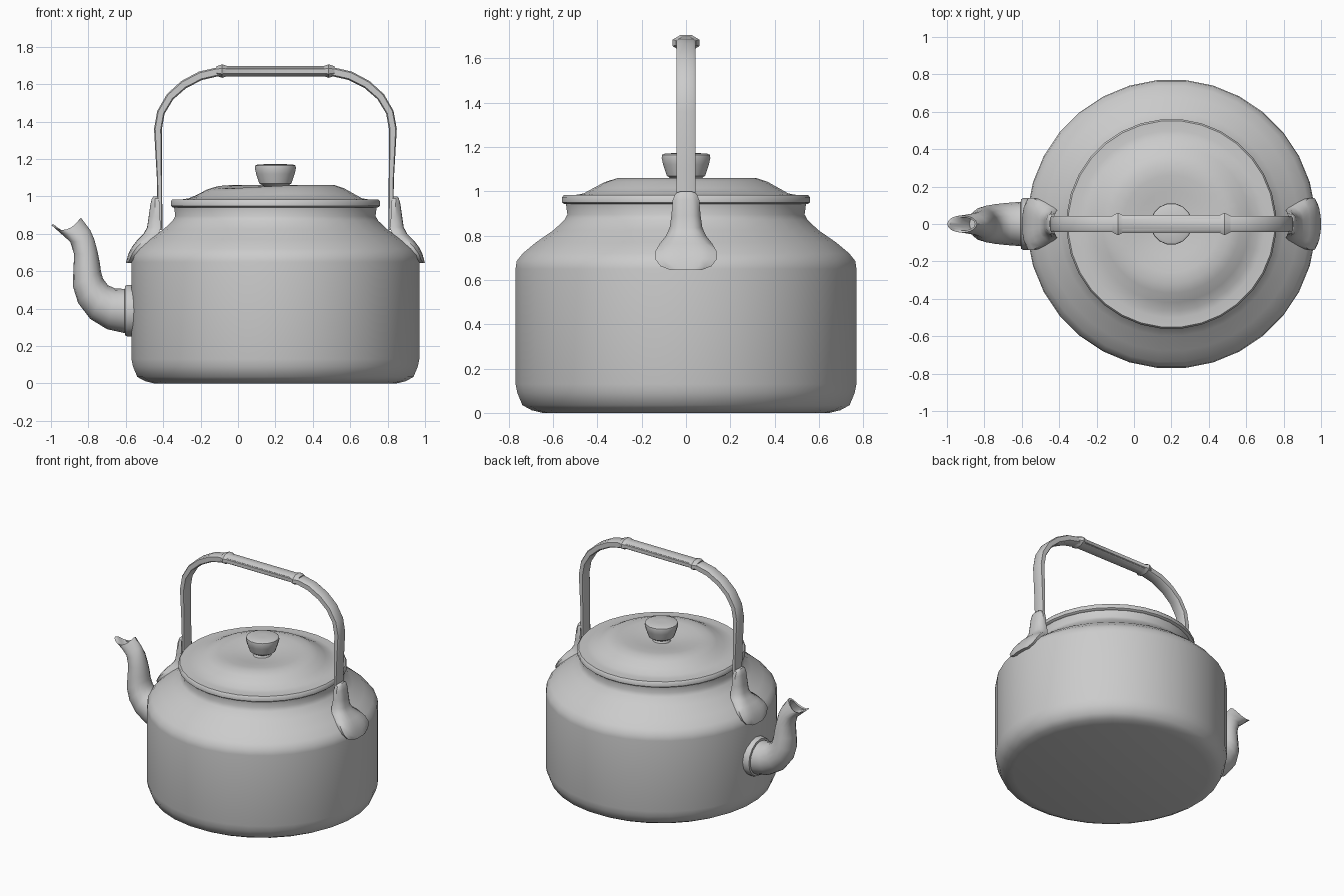
import bpy, bmesh
from math import sin, cos, pi, radians
from mathutils import Vector

CX = 0.2  # axis of the pot body


def loft(name, rings, caps=True, angle=35):
    """Skin a list of closed rings into one smooth-shaded object."""
    bm = bmesh.new()
    rows = [[bm.verts.new(p) for p in ring] for ring in rings]
    n = len(rows[0])
    for a, b in zip(rows, rows[1:]):
        for i in range(n):
            j = (i + 1) % n
            bm.faces.new((a[i], a[j], b[j], b[i]))
    if caps:
        bm.faces.new(rows[0][::-1])
        bm.faces.new(rows[-1])
    bmesh.ops.remove_doubles(bm, verts=bm.verts, dist=1e-5)
    bmesh.ops.recalc_face_normals(bm, faces=bm.faces)
    me = bpy.data.meshes.new(name)
    bm.to_mesh(me)
    bm.free()
    ob = bpy.data.objects.new(name, me)
    bpy.context.collection.objects.link(ob)
    bpy.ops.object.select_all(action='DESELECT')
    ob.select_set(True)
    bpy.context.view_layer.objects.active = ob
    bpy.ops.object.shade_smooth_by_angle(angle=radians(angle))
    return ob


def lathe(name, profile, sides=32, angle=35):
    """Turn an (r, z) profile around the pot axis."""
    turns = [2 * pi * (i + 0.5) / sides for i in range(sides)]
    rings = [[(CX + r * cos(t), r * sin(t), z) for t in turns] for r, z in profile]
    return loft(name, rings, True, angle)


# Pot body with sloping shoulder and short neck
lathe("pot_body", [(0.65, 0), (0.70, 0.012), (0.742, 0.035), (0.765, 0.09), (0.773, 0.13),
                   (0.773, 0.65), (0.768, 0.685), (0.74, 0.72), (0.68, 0.77), (0.60, 0.825),
                   (0.552, 0.87), (0.538, 0.895), (0.545, 0.948)], angle=40)

# Lid with rolled rim, domed crown and dished centre, slightly dented
lid = lathe("lid", [(0.50, 0.942), (0.552, 0.942), (0.562, 0.95), (0.562, 0.974), (0.553, 0.984),
                    (0.50, 0.984), (0.465, 0.99), (0.42, 1.015), (0.37, 1.043), (0.32, 1.06),
                    (0.26, 1.06), (0.18, 1.052), (0.11, 1.042), (0.05, 1.038)], angle=45)
for v in lid.data.vertices:
    d = (v.co - Vector((CX - 0.28, -0.2, v.co.z))).length
    if v.co.z > 0.995:
        v.co.z -= 0.02 * max(0, 1 - d / 0.4)

# Lid knob
lathe("lid_knob", [(0.065, 1.03), (0.055, 1.05), (0.07, 1.058), (0.088, 1.07), (0.105, 1.12),
                   (0.112, 1.15), (0.110, 1.165), (0.095, 1.171), (0.03, 1.173)], 16)

# Bail handle: flat strap swept along a symmetric arch
half = [(-0.416, 0.82, 0.012), (-0.42, 1.10, 0.014), (-0.428, 1.36, 0.021), (-0.412, 1.45, 0.021),
        (-0.363, 1.533, 0.022), (-0.29, 1.598, 0.023), (-0.20, 1.645, 0.024), (-0.09, 1.67, 0.024)]
path = half + [(2 * CX - x, z, t) for x, z, t in reversed(half)]
strap = [(-1, 0.7), (-0.75, 1), (0.75, 1), (1, 0.7), (1, -0.7), (0.75, -1), (-0.75, -1), (-1, -0.7)]
rings = []
for i, (x, z, t) in enumerate(path):
    p, q = path[max(i - 1, 0)], path[min(i + 1, len(path) - 1)]
    d = Vector((q[0] - p[0], q[1] - p[1])).normalized()
    rings.append([(x - d.y * t * b, 0.042 * a, z + d.x * t * b) for a, b in strap])
loft("handle", rings)

# Octagonal grip with a raised collar at each end
grip_half = [(-0.115, 0.045, 0.026), (-0.085, 0.060, 0.036), (-0.06, 0.048, 0.028)]
grip = grip_half + [(2 * CX - x, w, h) for x, w, h in reversed(grip_half)]
octagon = [2 * pi * (i + 0.5) / 8 for i in range(8)]
loft("handle_grip", [[(x, 1.08 * w * cos(t), 1.67 + 1.08 * h * sin(t)) for t in octagon]
                     for x, w, h in grip], angle=30)

# Handle brackets: curled tab flaring to a rounded foot on the shoulder
# rows: x, z, half width, inward curl of the edges, thickness
rows = [(0.852, 1.0, 0.025, 0.005, 0.015), (0.860, 0.99, 0.048, 0.015, 0.02),
        (0.868, 0.96, 0.060, 0.025, 0.025), (0.878, 0.89, 0.066, 0.035, 0.025),
        (0.886, 0.835, 0.074, 0.045, 0.03), (0.905, 0.80, 0.09, 0.045, 0.035),
        (0.940, 0.765, 0.118, 0.035, 0.035), (0.967, 0.73, 0.138, 0.028, 0.03),
        (0.985, 0.695, 0.140, 0.02, 0.025), (0.995, 0.662, 0.115, 0.016, 0.025),
        (0.999, 0.645, 0.07, 0.01, 0.025)]
steps = [i / 4 for i in range(-4, 5)]
for name, side in (("bracket_right", 1), ("bracket_left", -1)):
    rings = []
    for x, z, w, curl, thick in rows:
        r = x - CX
        outer = [(CX + side * (r - curl * s ** 4), w * s, z) for s in steps]
        inner = [(CX + side * (r - curl * s ** 4 - thick), w * s * 0.97, z) for s in reversed(steps)]
        rings.append(outer + inner)
    loft(name, rings, angle=40)

# Spout: sections given by lower edge, upper edge, half width, side dip
sections = [(-0.55, 0.268, -0.55, 0.508, 0.12, 0), (-0.61, 0.27, -0.61, 0.506, 0.118, 0),
            (-0.70, 0.29, -0.655, 0.507, 0.113, 0), (-0.79, 0.345, -0.695, 0.525, 0.106, 0),
            (-0.855, 0.43, -0.722, 0.56, 0.098, 0), (-0.883, 0.52, -0.733, 0.60, 0.09, 0),
            (-0.880, 0.61, -0.738, 0.64, 0.081, 0), (-0.876, 0.69, -0.75, 0.70, 0.072, 0),
            (-0.897, 0.757, -0.767, 0.767, 0.062, 0), (-0.945, 0.80, -0.79, 0.82, 0.054, 0.012),
            (-0.999, 0.848, -0.84, 0.886, 0.046, 0.045),
            (-0.985, 0.85, -0.85, 0.875, 0.036, 0.045), (-0.925, 0.80, -0.80, 0.81, 0.042, 0.015),
            (-0.88, 0.74, -0.782, 0.75, 0.045, 0)]
circle = [2 * pi * i / 16 for i in range(16)]
rings = []
for x0, z0, x1, z1, w, dip in sections:
    mx, mz, hx, hz = (x0 + x1) / 2, (z0 + z1) / 2, (x1 - x0) / 2, (z1 - z0) / 2
    rings.append([(mx + hx * cos(t), w * sin(t), mz + hz * cos(t) - dip * sin(t) ** 2) for t in circle])
loft("spout", rings, angle=45)

# Collar where the spout meets the pot
loft("spout_collar", [[(x, r * cos(t), 0.389 + r * sin(t)) for t in circle]
                      for x, r in ((-0.54, 0.138), (-0.592, 0.138), (-0.604, 0.132), (-0.606, 0.115))])
